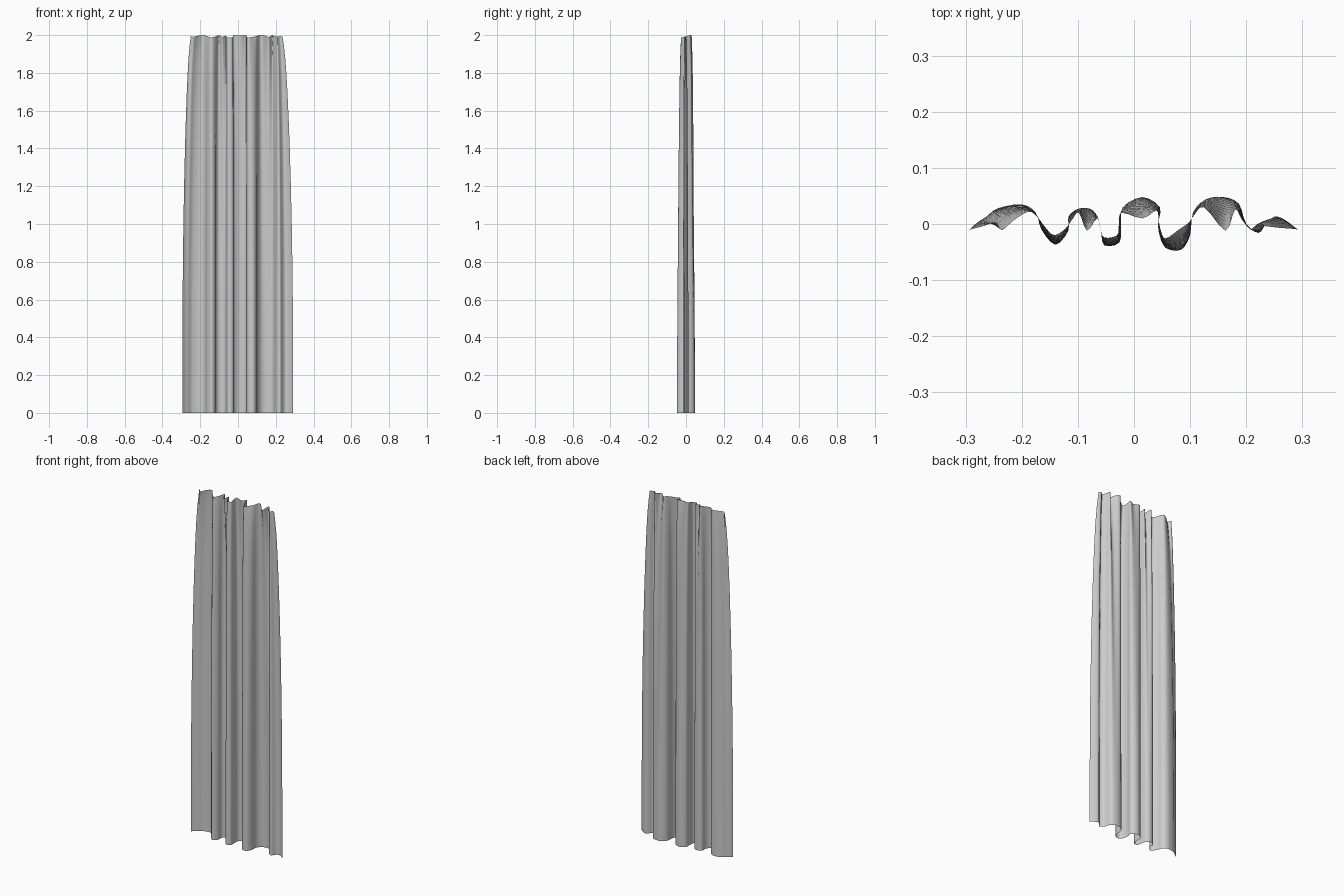
import bpy
import bmesh
from mathutils import Vector

# Plan outlines (x, y) of the cloth, left to right: loose hem and gathered top
HEM = [(-.295, -.012), (-.28, .002), (-.262, .014), (-.243, .028), (-.2, .035),
       (-.175, .02), (-.165, -.01), (-.14, -.037), (-.117, -.012), (-.117, .013),
       (-.1, .027), (-.078, .027), (-.065, .013), (-.059, -.012), (-.053, -.038),
       (-.026, -.033), (-.023, 0), (-.02, .03), (.015, .048), (.046, .03),
       (.043, 0), (.046, -.022), (.057, -.043), (.084, -.046), (.1, -.02),
       (.105, .02), (.128, .044), (.16, .048), (.187, .036), (.2, 0),
       (.222, -.016), (.235, 0), (.25, .013), (.268, .008), (.292, -.01)]
TOP = [(-.25, .003), (-.244, .001), (-.235, -.011), (-.215, .006), (-.188, .022),
       (-.172, .012), (-.158, -.006), (-.142, -.02), (-.122, -.008), (-.11, .008),
       (-.098, .02), (-.084, -.012), (-.066, .01), (-.06, -.008), (-.053, -.024),
       (-.03, -.02), (-.027, 0), (-.022, .02), (.015, .01), (.04, .024),
       (.044, .006), (.048, -.012), (.056, -.026), (.08, -.01), (.097, .002),
       (.106, .014), (.125, .03), (.163, -.012), (.18, .026), (.192, .008),
       (.206, -.009), (.213, -.006), (.22, 0), (.227, 0), (.235, -.004)]
LEVELS = [0, .2, .4, .6, .8, 1, 1.2, 1.4, 1.55, 1.7, 1.8, 1.88, 1.94, 1.98, 2]
STEPS = 3


def smooth_line(points):
    """Rounded line through the points."""
    p = [Vector(q) for q in points]
    p = [2 * p[0] - p[1]] + p + [2 * p[-1] - p[-2]]
    out = []
    for i in range(1, len(p) - 2):
        a, b, c, d = p[i - 1:i + 3]
        for k in range(STEPS):
            t = k / STEPS
            out.append(.5 * (2 * b + (c - a) * t + (2 * a - 5 * b + 4 * c - d) * t * t
                             + (3 * b - a - 3 * c + d) * t ** 3))
    return out + [p[-2]]


hem, top = smooth_line(HEM), smooth_line(TOP)
bm = bmesh.new()
rows = []
for z in LEVELS:
    f = z / 2
    tx = .8 * f ** 2.6 + .2 * f ** 20
    ty = .6 * f ** 1.6 + .4 * f ** 14
    row = []
    for h, t in zip(hem, top):
        x = h.x + (t.x - h.x) * tx
        y = h.y + (t.y - h.y) * ty
        # scalloped upper edge, lower where the cloth falls forward
        dip = .012 * f ** 30 * min(1, max(0, .5 - t.y / .04))
        row.append(bm.verts.new((x, y, z - dip)))
    rows.append(row)

# Cloth sheet
for lower, upper in zip(rows, rows[1:]):
    for i in range(len(lower) - 1):
        bm.faces.new((lower[i], lower[i + 1], upper[i + 1], upper[i]))
mesh = bpy.data.meshes.new("curtain")
bm.to_mesh(mesh)
bm.free()
curtain = bpy.data.objects.new("curtain", mesh)
bpy.context.collection.objects.link(curtain)

cloth = bpy.data.materials.new("light grey cloth")
cloth.diffuse_color = (.6, .6, .6, 1)
mesh.materials.append(cloth)
for face in mesh.polygons:
    face.use_smooth = True
